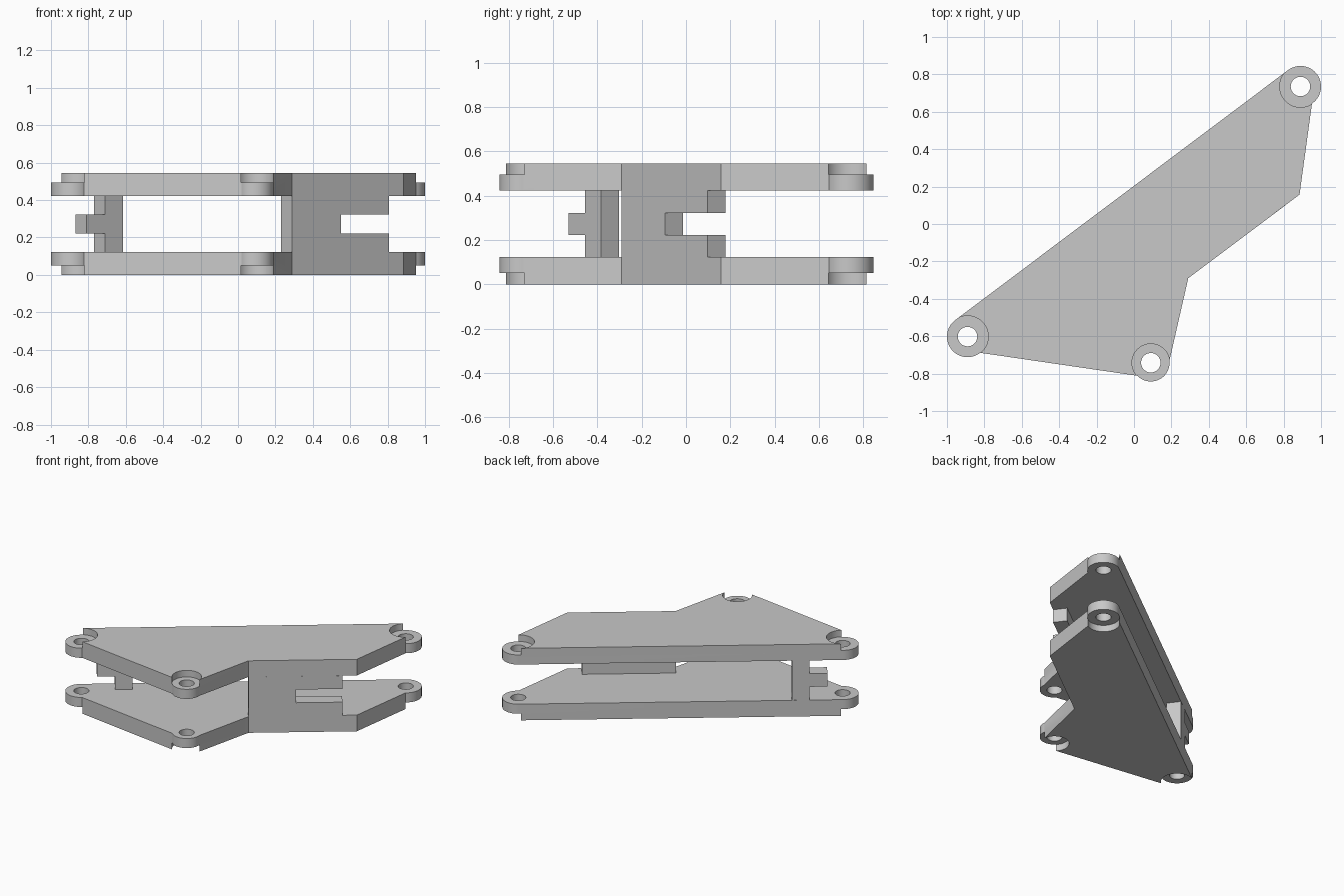
import bpy
import bmesh
from math import cos, sin, radians, pi
from mathutils import Matrix, Vector

if "Cube" in bpy.data.objects:
    bpy.data.objects.remove(bpy.data.objects["Cube"])

HEIGHT, PLATE, RECESS = 0.545, 0.1225, 0.05
HOLE_RADIUS = 0.052
WALL = 0.1

# Pivot bosses: centre x, centre y, radius, arc start and end in degrees
BOSSES = {
    "right": (-0.89, -0.602, 0.11, 127, 308),
    "front": (0.09, -0.742, 0.10, 224, 366),
    "back": (0.89, 0.735, 0.11, 304, 487),
}

grey = bpy.data.materials.new("light_grey")
grey.use_nodes = True
grey.diffuse_color = (0.58, 0.58, 0.58, 1)
grey.node_tree.nodes["Principled BSDF"].inputs["Base Color"].default_value = grey.diffuse_color


def prism(name, outline, depth, matrix=Matrix()):
    """Extrude a flat outline along its local z, then place it."""
    bm = bmesh.new()
    face = bm.faces.new([bm.verts.new((x, y, 0)) for x, y in outline])
    extruded = bmesh.ops.extrude_face_region(bm, geom=[face])["geom"]
    top = [v for v in extruded if isinstance(v, bmesh.types.BMVert)]
    bmesh.ops.translate(bm, verts=top, vec=(0, 0, depth))
    bm.transform(matrix)
    bmesh.ops.recalc_face_normals(bm, faces=bm.faces)
    mesh = bpy.data.meshes.new(name)
    bm.to_mesh(mesh)
    bm.free()
    mesh.materials.append(grey)
    obj = bpy.data.objects.new(name, mesh)
    bpy.context.collection.objects.link(obj)
    return obj


def arc(x, y, radius, start, end, steps):
    angles = [radians(start + (end - start) * i / steps) for i in range(steps + 1)]
    return [(x + radius * cos(a), y + radius * sin(a)) for a in angles]


def cut_cylinder(obj, x, y, radius, bottom, top):
    circle = arc(x, y, radius, 0, 360, 64)[:-1]
    cutter = prism("cutter", circle, top - bottom, Matrix.Translation((0, 0, bottom)))
    cutter.hide_render = True
    bpy.context.view_layer.objects.active = obj
    mod = obj.modifiers.new("cut", 'BOOLEAN')
    mod.operation = 'DIFFERENCE'
    mod.solver = 'EXACT'
    mod.object = cutter
    bpy.ops.object.modifier_apply(modifier=mod.name)
    bpy.data.objects.remove(cutter)


def side_plate(name, bottom, recess_bottom, recess_top):
    """Plate with rounded boss ends, open recesses and pivot holes."""
    outline = (arc(*BOSSES["right"], 32) + arc(*BOSSES["front"], 32)
               + [(0.29, -0.29), (0.885, 0.157)] + arc(*BOSSES["back"], 32))
    plate = prism(name, outline, PLATE, Matrix.Translation((0, 0, bottom)))
    for x, y, radius, _, _ in BOSSES.values():
        cut_cylinder(plate, x, y, radius + 0.001, recess_bottom, recess_top)
        cut_cylinder(plate, x, y, HOLE_RADIUS, bottom - 0.1, bottom + PLATE + 0.1)
    bpy.ops.object.select_all(action='DESELECT')
    plate.select_set(True)
    bpy.context.view_layer.objects.active = plate
    bpy.ops.object.shade_smooth_by_angle(angle=pi / 6)


# Two mirrored plates with their recesses on the outer sides
side_plate("lower_plate", 0, -0.1, RECESS)
side_plate("upper_plate", HEIGHT - PLATE, HEIGHT - RECESS, HEIGHT + 0.1)

# Spacers stand between the plates, parallel to the long edge
low, high = PLATE, HEIGHT - PLATE
slot_low, slot_high = low + 0.1, high - 0.1
along = Vector((0.8, 0.6, 0))
inward = Vector((-0.6, 0.8, 0))


def spacer(name, x, y, profile):
    axes = Matrix((along, (0, 0, 1), inward)).transposed().to_4x4()
    prism(name, profile, WALL, Matrix.Translation((x, y, 0)) @ axes)


# Slotted wall flush with the short edge
spacer("slotted_spacer", 0.29, -0.29, [
    (0, low), (0.646, low), (0.646, slot_low), (0.326, slot_low),
    (0.326, slot_high), (0.646, slot_high), (0.646, high), (0, high)])

# Small post with a tongue reaching towards the right pivot
spacer("tongue_spacer", -0.71, -0.455, [
    (0, low), (0.12, low), (0.12, high), (0, high),
    (0, slot_high), (-0.125, slot_high), (-0.125, slot_low), (0, slot_low)])
